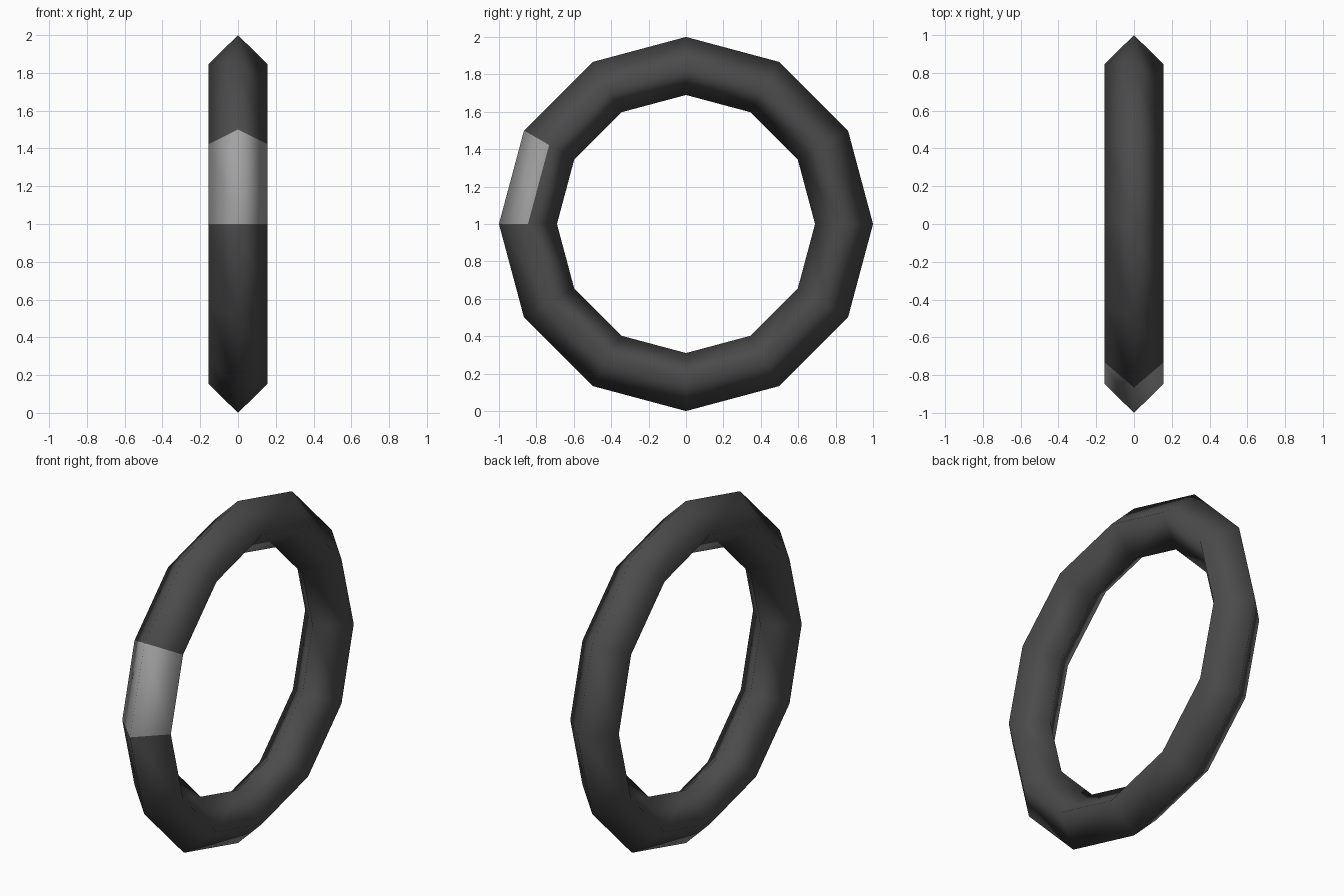
import bpy, bmesh, math

if "Cube" in bpy.data.objects:
    bpy.data.objects.remove(bpy.data.objects["Cube"])

SEG, R_MID, R_TUBE = 12, 0.845, 0.155
HALF_W = 0.157


def material(name, v):
    m = bpy.data.materials.new(name)
    m.diffuse_color = (v, v, v, 1)
    m.use_nodes = True
    m.node_tree.nodes["Principled BSDF"].inputs["Base Color"].default_value = m.diffuse_color
    return m


# Ring: diamond section swept round the x axis
section = [(0, R_MID + R_TUBE), (HALF_W, R_MID), (0, R_MID - R_TUBE), (-HALF_W, R_MID)]
bm = bmesh.new()
rings = []
for i in range(SEG):
    a = 2 * math.pi * i / SEG
    rings.append([bm.verts.new((x, r * math.cos(a), 1 + r * math.sin(a))) for x, r in section])
for i in range(SEG):
    p, q = rings[i], rings[(i + 1) % SEG]
    for j in range(4):
        k = (j + 1) % 4
        f = bm.faces.new((p[j], p[k], q[k], q[j]))
        f.smooth = True
        # Light patch: the outer pair of faces just above mid-height at the front
        f.material_index = 1 if i == SEG // 2 - 1 and j in (0, 3) else 0
bmesh.ops.recalc_face_normals(bm, faces=bm.faces)

mesh = bpy.data.meshes.new("ring")
bm.to_mesh(mesh)
bm.free()
mesh.materials.append(material("dark grey", 0.07))
mesh.materials.append(material("light grey", 0.36))
ring = bpy.data.objects.new("ring", mesh)
bpy.context.collection.objects.link(ring)
